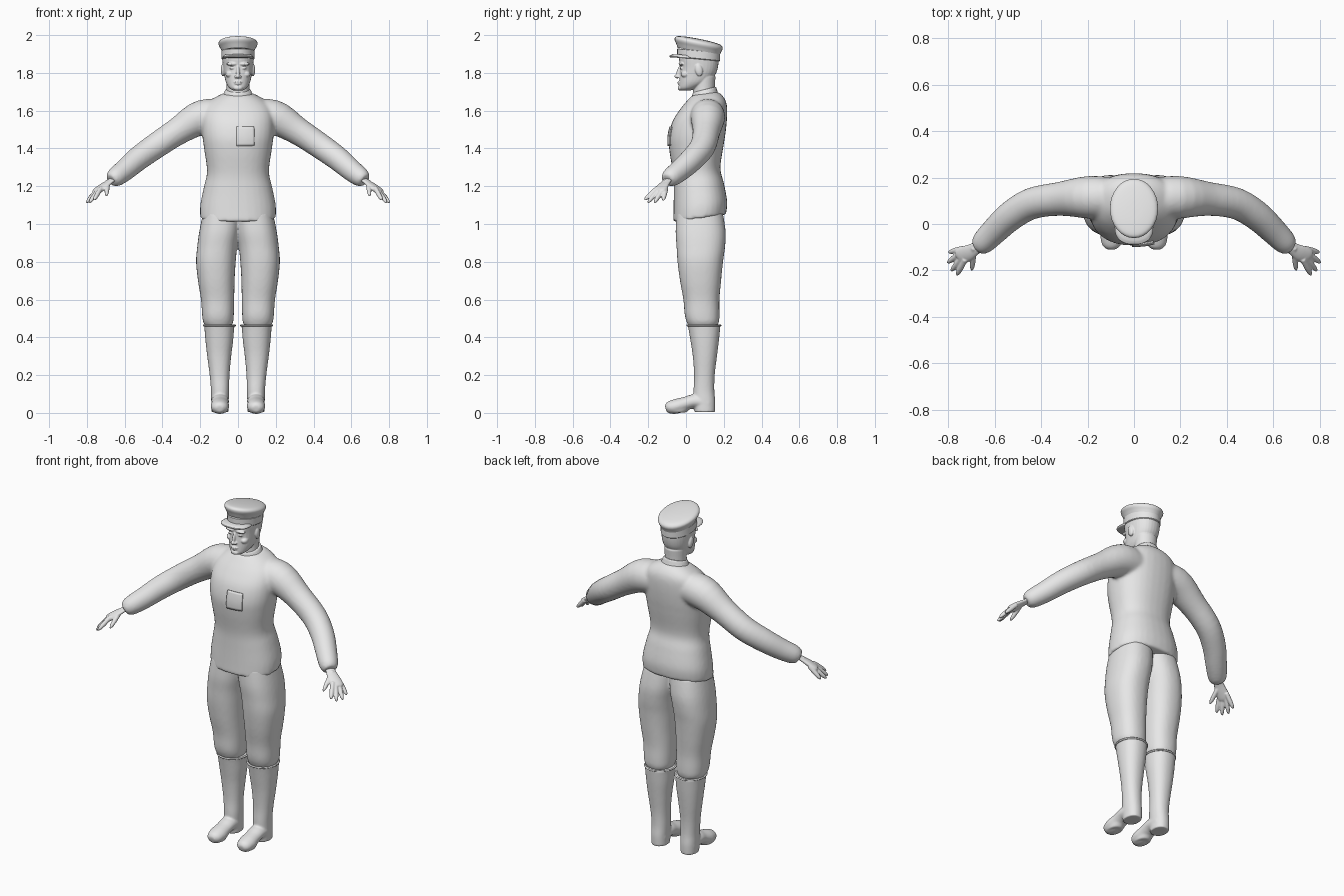
import bpy, bmesh, math
from mathutils import Vector, Matrix

cube = bpy.data.objects.get("Cube")
if cube:
    bpy.data.objects.remove(cube, do_unlink=True)

grey = bpy.data.materials.new("light_grey")
grey.use_nodes = True
grey.diffuse_color = (0.8, 0.8, 0.8, 1)
grey.node_tree.nodes["Principled BSDF"].inputs["Base Color"].default_value = grey.diffuse_color

SIDES = 32


def spline(rows, steps):
    """Smooth curve through rows of equal-length tuples."""
    out = []
    for i in range(len(rows) - 1):
        quad = (rows[max(i - 1, 0)], rows[i], rows[i + 1], rows[min(i + 2, len(rows) - 1)])
        for s in range(steps):
            t = s / steps
            out.append([b + 0.5 * t * (c - a + t * (2 * a - 5 * b + 4 * c - d + t * (3 * (b - c) + d - a)))
                        for a, b, c, d in zip(*quad)])
    return out + [list(rows[-1])]


def skin(bm, rings, power=2.0):
    """Skin a closed surface over (centre, u, v) rounded cross-sections."""
    loops = []
    for centre, u, v in rings:
        loop = []
        for k in range(SIDES):
            a = math.tau * k / SIDES
            c, s = math.cos(a), math.sin(a)
            c = math.copysign(abs(c) ** (2 / power), c)
            s = math.copysign(abs(s) ** (2 / power), s)
            loop.append(bm.verts.new(centre + u * c + v * s))
        loops.append(loop)
    for low, high in zip(loops, loops[1:]):
        for k in range(SIDES):
            n = (k + 1) % SIDES
            bm.faces.new((low[k], low[n], high[n], high[k]))
    bm.faces.new(loops[0][::-1])
    bm.faces.new(loops[-1])


def stack(bm, rows, tilt=0.0, power=2.0, steps=4):
    """Horizontal slices: z, x min, x max, y min, y max."""
    rings = []
    for z, x0, x1, y0, y1 in spline(rows, steps):
        depth = (y1 - y0) / 2
        rings.append((Vector(((x0 + x1) / 2, (y0 + y1) / 2, z)),
                      Vector(((x1 - x0) / 2, 0, 0)), Vector((0, depth, depth * tilt))))
    skin(bm, rings, power)


def centred(bm, rows, **options):
    """Slices symmetric in x: z, half width, y min, y max."""
    stack(bm, [(z, -w, w, y0, y1) for z, w, y0, y1 in rows], **options)


def tube(bm, rows, side=(0, 0, 1), flat=1.0, steps=4):
    """Limb along x, y, z, radius points, flattened across the side axis."""
    pts = spline(rows, steps)
    rings = []
    for i, p in enumerate(pts):
        t = Vector(pts[min(i + 1, len(pts) - 1)][:3]) - Vector(pts[max(i - 1, 0)][:3])
        t.normalize()
        u = Vector(side)
        u = (u - t * u.dot(t)).normalized()
        rings.append((Vector(p[:3]), u * p[3], t.cross(u) * p[3] * flat))
    skin(bm, rings)


def blob(bm, centre, radii, pitch=0.0):
    """Ellipsoid used for soft features."""
    m = Matrix.Translation(centre) @ Matrix.Rotation(pitch, 4, 'X') @ Matrix.Diagonal((*radii, 1))
    bmesh.ops.create_uvsphere(bm, u_segments=20, v_segments=14, radius=1, matrix=m)


def finish(name, bm, voxel=None, relax=3, mirror=True):
    bmesh.ops.recalc_face_normals(bm, faces=bm.faces)
    mesh = bpy.data.meshes.new(name)
    bm.to_mesh(mesh)
    bm.free()
    mesh.materials.append(grey)
    ob = bpy.data.objects.new(name, mesh)
    bpy.context.collection.objects.link(ob)
    if mirror:
        m = ob.modifiers.new("mirror", 'MIRROR')
        m.use_mirror_merge = False
    if voxel:
        r = ob.modifiers.new("blend", 'REMESH')
        r.mode = 'VOXEL'
        r.voxel_size = voxel
        r.use_smooth_shade = True
        s = ob.modifiers.new("relax", 'SMOOTH')
        s.iterations = relax
    else:
        bpy.ops.object.select_all(action='DESELECT')
        ob.select_set(True)
        bpy.context.view_layer.objects.active = ob
        bpy.ops.object.shade_smooth_by_angle(angle=math.radians(40))
    return ob


# Tunic: body and sleeves blended together
bm = bmesh.new()
centred(bm, [(1.03, .2, -.068, .212), (1.1, .2, -.066, .218), (1.2, .18, -.065, .2),
             (1.28, .164, -.068, .182), (1.4, .18, -.087, .2), (1.48, .19, -.092, .212),
             (1.56, .19, -.073, .218), (1.62, .175, -.035, .215), (1.66, .135, 0, .198),
             (1.69, .08, .03, .17)], tilt=.14, power=2.3)
tube(bm, [(.06, .11, 1.57, .085), (.19, .115, 1.565, .092), (.32, .108, 1.49, .073),
          (.44, .088, 1.41, .068), (.53, .035, 1.345, .064), (.6, -.03, 1.285, .058),
          (.65, -.08, 1.247, .051), (.672, -.098, 1.23, .036)])
tunic = finish("tunic", bm, voxel=.009, relax=8)

# Turned-up collar
bm = bmesh.new()
centred(bm, [(1.65, .098, .012, .18), (1.68, .08, .028, .168), (1.708, .068, .036, .16),
             (1.712, .06, .044, .152)], tilt=.25)
finish("collar", bm, mirror=False)

# Trousers
bm = bmesh.new()
stack(bm, [(1.06, -.02, .185, -.05, .195), (.96, -.01, .205, -.055, .21), (.88, .004, .216, -.05, .207),
           (.8, .012, .222, -.045, .196), (.7, .018, .212, -.032, .186), (.6, .02, .196, -.014, .177),
           (.52, .022, .19, -.007, .177), (.48, .026, .184, .004, .174), (.45, .04, .165, .02, .16)],
      power=2.3)
finish("trousers", bm, voxel=.008, relax=5)

# Tall boots with turned feet
bm = bmesh.new()
stack(bm, [(.465, .016, .181, .008, .182), (.45, .02, .178, .012, .181), (.38, .026, .172, .024, .174),
           (.3, .036, .163, .036, .164), (.2, .045, .15, .043, .152), (.12, .047, .143, .04, .15),
           (.06, .049, .142, .04, .155), (.004, .05, .14, .045, .154)], power=2.2)
tube(bm, [(.095, .12, .05, .046), (.095, .05, .062, .047), (.095, 0, .05, .045), (.096, -.05, .035, .049),
          (.097, -.09, .028, .04), (.097, -.108, .024, .02)], side=(1, 0, 0), flat=.8)
# Flat sole
stack(bm, [(.002, .058, .135, -.1, 0), (.02, .055, .138, -.104, .02)])
finish("boots", bm, voxel=.006, relax=4)

# Rolled rim of each boot
bm = bmesh.new()
rim = [(.0985 + .083 * math.cos(math.tau * k / 24), .095 + .088 * math.sin(math.tau * k / 24), .463, .005)
       for k in range(25)]
tube(bm, rim, steps=1)
finish("boot_rims", bm)

# Hands: flat palm, four fingers and a thumb
bm = bmesh.new()
across = (-.3, -.9, -.2)
tube(bm, [(.645, -.08, 1.25, .026), (.68, -.104, 1.224, .027), (.715, -.125, 1.198, .035),
          (.745, -.138, 1.176, .035), (.757, -.145, 1.168, .024)], side=across, flat=.45)
fingers = [((.745, -.108, 1.178), (.797, -.122, 1.124)), ((.75, -.128, 1.174), (.802, -.167, 1.113)),
           ((.744, -.15, 1.174), (.786, -.202, 1.113)), ((.732, -.163, 1.18), (.762, -.22, 1.127)),
           ((.69, -.118, 1.214), (.697, -.2, 1.148))]
for base, tip in fingers:
    b, t = Vector(base), Vector(tip)
    rows = [(*b.lerp(t, f), r) for f, r in ((-.2, .012), (.4, .0125), (.8, .01), (1, .004))]
    tube(bm, rows, side=(1, .2, .5))
finish("hands", bm, voxel=.004, relax=2)

# Head, neck, ears and face
bm = bmesh.new()
centred(bm, [(1.706, .024, -.026, .02), (1.72, .046, -.036, .06), (1.75, .064, -.036, .12),
             (1.79, .073, -.034, .155), (1.83, .079, -.031, .169), (1.88, .083, -.037, .173),
             (1.92, .08, -.03, .165)], power=2.2)
centred(bm, [(1.63, .07, .035, .16), (1.7, .06, .038, .152), (1.78, .062, .04, .156)])
blob(bm, (0, -.032, 1.72), (.024, .012, .013))                # chin
blob(bm, (0, -.034, 1.751), (.023, .012, .005))               # upper lip
blob(bm, (0, -.033, 1.742), (.019, .012, .005))               # lower lip
blob(bm, (0, -.038, 1.804), (.009, .012, .036), pitch=-.25)   # nose bridge
blob(bm, (0, -.047, 1.782), (.011, .014, .01))                # nose tip
blob(bm, (.011, -.038, 1.779), (.008, .012, .007))            # nostril
blob(bm, (.032, -.024, 1.847), (.03, .015, .009))             # brow
blob(bm, (.046, -.003, 1.792), (.02, .024, .017))             # cheekbone
blob(bm, (.031, -.022, 1.825), (.014, .011, .007))            # eyelid
blob(bm, (.08, .068, 1.815), (.011, .02, .033), pitch=.2)     # ear
finish("head", bm, voxel=.0035, relax=2)

# Peaked cap: band, wide tilted crown and visor
bm = bmesh.new()
centred(bm, [(1.872, .084, -.04, .176), (1.876, .088, -.046, .18), (1.916, .088, -.047, .181),
             (1.918, .085, -.044, .178)], tilt=-.1, steps=1)
finish("cap_band", bm, mirror=False)
bm = bmesh.new()
centred(bm, [(1.912, .085, -.044, .178), (1.932, .094, -.052, .186), (1.95, .103, -.06, .194),
             (1.964, .101, -.058, .191), (1.974, .085, -.042, .172), (1.98, .045, .005, .12),
             (1.981, .004, .06, .07)], tilt=-.19)
finish("cap_crown", bm, mirror=False)
bm = bmesh.new()
centred(bm, [(1.878, .078, -.083, .06), (1.881, .082, -.087, .06), (1.887, .082, -.087, .06),
             (1.895, .07, -.07, .06)], tilt=-.06, power=2.4, steps=2)
finish("cap_visor", bm, mirror=False)

# Square patch following the left breast
bm = bmesh.new()
bmesh.ops.create_grid(bm, x_segments=8, y_segments=8, size=.5,
                      matrix=Matrix.Translation((.042, -.1, 1.467)) @ Matrix.Rotation(math.pi / 2, 4, 'X')
                      @ Matrix.Diagonal((.1, .108, 1, 1)))
patch = finish("breast_patch", bm, mirror=False)
wrap = patch.modifiers.new("wrap", 'SHRINKWRAP')
wrap.target = tunic
wrap.offset = .004
thick = patch.modifiers.new("thickness", 'SOLIDIFY')
thick.thickness = .006
thick.offset = 0
